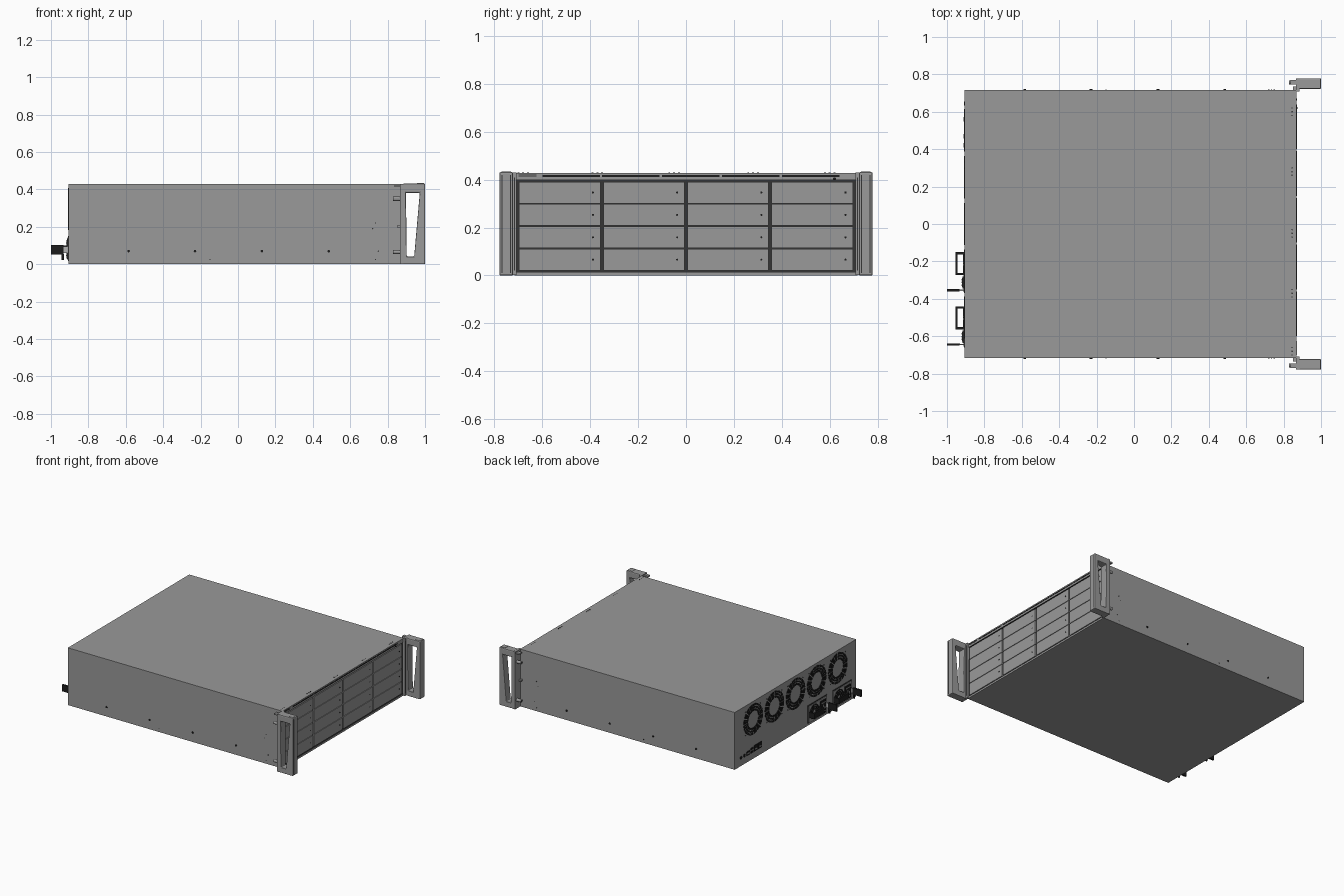
import bpy, bmesh, math
from mathutils import Matrix, Vector

if "Cube" in bpy.data.objects:
    bpy.data.objects.remove(bpy.data.objects["Cube"])


def material(name, v):
    m = bpy.data.materials.new(name)
    m.diffuse_color = (v, v, v, 1)
    m.use_nodes = True
    m.node_tree.nodes["Principled BSDF"].inputs["Base Color"].default_value = m.diffuse_color
    return m


GREY = material("steel grey", 0.32)
DARK = material("dark gap grey", 0.035)
BLACK = material("black plastic", 0.012)
LIGHT = material("light metal", 0.45)


def finish(name, bm, *mats):
    bmesh.ops.recalc_face_normals(bm, faces=bm.faces)
    me = bpy.data.meshes.new(name)
    bm.to_mesh(me)
    bm.free()
    for m in mats:
        me.materials.append(m)
    ob = bpy.data.objects.new(name, me)
    bpy.context.collection.objects.link(ob)
    return ob


def add_box(bm, x0, x1, y0, y1, z0, z1):
    mat = Matrix.Translation(((x0 + x1) / 2, (y0 + y1) / 2, (z0 + z1) / 2)) @ \
        Matrix.Diagonal((x1 - x0, y1 - y0, z1 - z0, 1))
    return bmesh.ops.create_cube(bm, size=1, matrix=mat)


def boxes(name, mat, items):
    bm = bmesh.new()
    for b in items:
        add_box(bm, *b)
    return finish(name, bm, mat)


def discs(name, mat, items, axis, depth, seg=12):
    """Short cylinders: items are (x, y, z, radius), axis is x, y or z."""
    bm = bmesh.new()
    rot = {"x": Matrix.Rotation(math.pi / 2, 4, "Y"),
           "y": Matrix.Rotation(math.pi / 2, 4, "X"), "z": Matrix()}[axis]
    for x, y, z, r in items:
        bmesh.ops.create_cone(bm, cap_ends=True, segments=seg, radius1=r, radius2=r,
                              depth=depth, matrix=Matrix.Translation((x, y, z)) @ rot)
    return finish(name, bm, mat)


def arc_slots(name, mat, x, centres, rings, sectors, fill, depth=0.005):
    """Curved vent slots on a plane facing -x."""
    bm = bmesh.new()
    steps = 4
    for cy, cz in centres:
        for r0, r1 in rings:
            for s in range(sectors):
                a0 = 2 * math.pi * s / sectors
                a1 = a0 + 2 * math.pi / sectors * fill
                arc = [a0 + (a1 - a0) * i / steps for i in range(steps + 1)]
                pts = [(r1, a) for a in arc] + [(r0, a) for a in reversed(arc)]
                f = bm.faces.new([bm.verts.new((x, cy + r * math.cos(a), cz + r * math.sin(a)))
                                  for r, a in pts])
                new = bmesh.ops.extrude_face_region(bm, geom=[f])["geom"]
                bmesh.ops.translate(bm, vec=(-depth, 0, 0),
                                    verts=[v for v in new if isinstance(v, bmesh.types.BMVert)])
    return finish(name, bm, mat)


BX0, BX1, BY, TOP = -0.905, 0.87, 0.717, 0.428

# Chassis with the drive bay sunk into its +x face
bm = bmesh.new()
add_box(bm, BX0, BX1, -BY, BY, 0, TOP)
bm.normal_update()
bay = max(bm.faces, key=lambda f: f.normal.x)
bmesh.ops.inset_individual(bm, faces=[bay], thickness=0.02)
for v in bay.verts:
    v.co.y = math.copysign(0.708, v.co.y)
    v.co.z = 0.398 if v.co.z > 0.2 else 0.014
deep = bmesh.ops.extrude_discrete_faces(bm, faces=[bay])["faces"][0]
bmesh.ops.translate(bm, vec=(-0.03, 0, 0), verts=deep.verts)
for f in bm.faces:
    if f.calc_center_median().x < BX1 - 0.001 and f.calc_center_median().x > 0.8:
        f.material_index = 1
finish("chassis", bm, GREY, DARK)

# Drive trays: four columns of four
pitch_y, pitch_z, z_start = 0.3515, 0.0935, 0.019
trays, tray_dots = [], []
for c in range(4):
    for r in range(4):
        y = -0.703 + c * pitch_y
        z = z_start + r * pitch_z
        trays.append((0.842, 0.869, y + 0.006, y + pitch_y - 0.006, z + 0.002, z + pitch_z - 0.002))
        tray_dots.append((0.869, y + pitch_y - 0.037, z + 0.047, 0.0045))
boxes("drive_trays", GREY, trays)
discs("drive_lights", BLACK, tray_dots, "x", 0.004, 8)

# Strip of slots over the drives, plus status window and button
boxes("front_top_slots", BLACK,
      [(BX1 - 0.002, BX1 + 0.002, -0.6 + i * 0.25, -0.36 + i * 0.25, 0.412, 0.419) for i in range(5)])
boxes("front_label_strip", DARK, [(BX1 - 0.002, BX1 + 0.002, -0.7, -0.625, 0.411, 0.414),
                                  (BX1 - 0.002, BX1 + 0.002, -0.7, -0.625, 0.418, 0.421)])
discs("front_button", BLACK, [(BX1, 0.62, 0.404, 0.006)], "x", 0.006)

# Dots along the front edge of the lid
discs("lid_dots", BLACK, [(0.845, y + d, TOP, 0.004) for y in (-0.68, -0.37, -0.05, 0.28, 0.6)
                          for d in (-0.02, 0, 0.02)], "z", 0.003, 8)

# Side screws and small holes
for side, s in (("near", -1), ("far", 1)):
    discs(side + "_side_screws", BLACK,
          [(x, s * BY, 0.07, 0.007) for x in (-0.585, -0.23, 0.128, 0.485)], "y", 0.008)
    discs(side + "_side_holes", DARK,
          [(x, s * BY, z, 0.0035) for x, z in ((0.735, 0.22), (0.735, 0.025), (-0.15, 0.025),
                                               (0.72, 0.19), (0.75, 0.07))], "y", 0.003, 8)

# Rack ears with pull handles
OUTER = [(0.882, 0), (1.0, 0), (1.0, 0.432), (0.882, 0.432)]
INNER = [(0.902, 0.042), (0.942, 0.042), (0.972, 0.382), (0.898, 0.382)]
for side, s in (("near", -1), ("far", 1)):
    bm = bmesh.new()
    rings = [[bm.verts.new((x, s * y, z)) for x, z in loop]
             for y, loop in ((0.722, OUTER), (0.779, OUTER), (0.779, INNER), (0.722, INNER))]
    for a, b in zip(rings, rings[1:] + rings[:1]):
        for i in range(4):
            j = (i + 1) % 4
            bm.faces.new((a[i], a[j], b[j], b[i]))
    handle = finish(side + "_handle", bm, GREY)
    bev = handle.modifiers.new("rounded edges", "BEVEL")
    bev.width, bev.segments = 0.006, 2

    def span(a, b):
        return tuple(sorted((s * a, s * b)))
    boxes(side + "_ear_flange", GREY, [(0.867, 0.884, *span(0.708, 0.779), 0.001, 0.43)])
    boxes(side + "_handle_front_grooves", DARK,
          [(0.882, 0.885, *span(0.715, 0.719), 0.02, 0.41),
           (0.998, 1.0005, *span(0.731, 0.734), 0.01, 0.42),
           (0.998, 1.0005, *span(0.767, 0.77), 0.01, 0.42)])
    boxes(side + "_handle_cap", GREY, [(0.957, 0.994, *span(0.73, 0.771), 0.43, 0.434)])
    discs(side + "_ear_screws", GREY,
          [(0.85, s * 0.757, z, 0.011) for z in (0.065, 0.35)], "x", 0.04)
    discs(side + "_ear_screw_tips", DARK,
          [(0.833, s * 0.757, z, 0.006) for z in (0.065, 0.35)], "x", 0.008)
    boxes(side + "_ear_clips", GREY,
          [(0.836, 0.868, *span(0.745, 0.769), 0.413, 0.424),
           (0.85, 0.868, *span(0.715, 0.735), 0.195, 0.207)])

# Five rear fan vents
fans = [(y, 0.295) for y in (-0.5, -0.25, 0, 0.25, 0.5)]
arc_slots("rear_fan_vents", BLACK, BX0 + 0.001, fans,
          ((0.062, 0.076), (0.081, 0.094), (0.099, 0.113)), 16, 0.8, 0.004)
discs("rear_fan_screws", DARK, [(BX0, y + a * 0.088, z + b * 0.088, 0.005)
                                for y, z in fans for a in (-1, 1) for b in (-1, 1)], "x", 0.004, 8)

# Two power supplies
for n, y0 in (("first", -0.145), ("second", -0.435)):
    y1 = y0 - 0.225
    boxes(n + "_supply_plate", DARK, [(-0.909, -0.9, y1, y0, 0.016, 0.15)])
    boxes(n + "_supply_face", GREY, [(-0.912, -0.9, y1 + 0.006, y0 - 0.006, 0.022, 0.144)])
    fan = (y0 - 0.068, 0.083)
    arc_slots(n + "_supply_fan", BLACK, -0.9115, [fan],
              ((0.014, 0.024), (0.029, 0.039), (0.044, 0.054)), 8, 0.85, 0.004)
    # Loop handle over the fan
    boxes(n + "_supply_handle", BLACK,
          [(-0.955, -0.943, y0 - 0.128, y0 - 0.006, 0.06, 0.1),
           (-0.945, -0.91, y0 - 0.018, y0 - 0.006, 0.06, 0.1),
           (-0.945, -0.91, y0 - 0.128, y0 - 0.116, 0.06, 0.1)])
    # Power inlet: dark housing, recess outline and three pins
    boxes(n + "_inlet", BLACK, [(-0.918, -0.91, y0 - 0.2, y0 - 0.135, 0.03, 0.13)])
    boxes(n + "_inlet_rim", LIGHT, [(-0.92, -0.917, y0 - 0.192, y0 - 0.143, z, z + 0.005)
                                    for z in (0.045, 0.11)])
    boxes(n + "_inlet_pins", LIGHT, [(-0.921, -0.917, y0 - y - 0.004, y0 - y + 0.004, z, z + 0.016)
                                     for y, z in ((0.152, 0.065), (0.167, 0.08), (0.182, 0.065))])
    # Release latch tab
    boxes(n + "_latch_tab", BLACK, [(-1.0, -0.932, y1 + 0.01, y1 + 0.022, 0.052, 0.102)])
    boxes(n + "_latch_arm", LIGHT, [(-0.934, -0.91, y1 + 0.013, y1 + 0.019, 0.06, 0.095)])
    boxes(n + "_latch_hook", BLACK, [(-0.943, -0.931, y1 + 0.012, y1 + 0.02, 0.022, 0.054)])

# Rear sockets
boxes("rear_sockets", BLACK, [(-0.909, -0.9, y - w / 2, y + w / 2, z, z + h) for y, w, z, h in (
    (0.42, 0.04, 0.05, 0.045), (0.47, 0.04, 0.05, 0.045),
    (0.515, 0.03, 0.05, 0.014), (0.515, 0.03, 0.074, 0.014), (0.56, 0.035, 0.05, 0.03))])
boxes("rear_socket_tongues", LIGHT, [(-0.911, -0.907, y - 0.012, y + 0.012, 0.062, 0.07)
                                     for y in (0.42, 0.47, 0.56)])
discs("rear_buttons", BLACK, [(-0.906, y, 0.063, 0.011) for y in (0.605, 0.645)], "x", 0.008)
